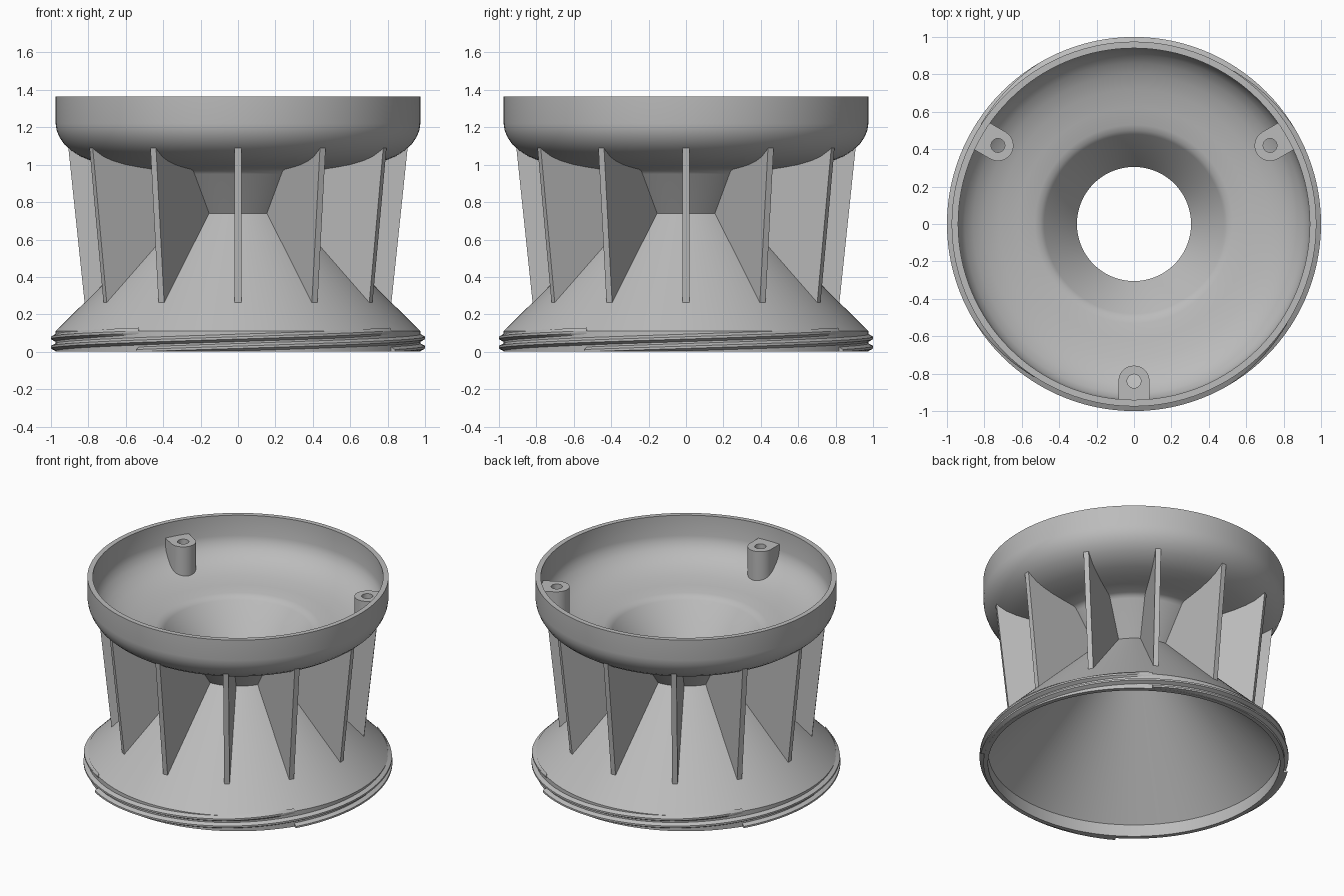
import bpy, bmesh, math
from mathutils import Matrix

cube = bpy.data.objects.get("Cube")
if cube:
    bpy.data.objects.remove(cube)

grey = bpy.data.materials.new("plain grey plastic")
grey.use_nodes = True
COLOUR = (0.5, 0.5, 0.5, 1)
grey.diffuse_color = COLOUR
grey.node_tree.nodes["Principled BSDF"].inputs["Base Color"].default_value = COLOUR


def add(name, bm, smooth=True):
    bmesh.ops.recalc_face_normals(bm, faces=bm.faces)
    mesh = bpy.data.meshes.new(name)
    bm.to_mesh(mesh)
    bm.free()
    obj = bpy.data.objects.new(name, mesh)
    bpy.context.collection.objects.link(obj)
    mesh.materials.append(grey)
    if smooth:
        bpy.ops.object.select_all(action='DESELECT')
        obj.select_set(True)
        bpy.context.view_layer.objects.active = obj
        bpy.ops.object.shade_smooth_by_angle(angle=math.radians(28))
    return obj


def skin(bm, rings, closed):
    """Join rings of vertices into a tube, either a loop or capped."""
    n = len(rings[0])
    last = len(rings) if closed else len(rings) - 1
    for i in range(last):
        a, b = rings[i], rings[(i + 1) % len(rings)]
        for j in range(n):
            k = (j + 1) % n
            bm.faces.new((a[j], a[k], b[k], b[j]))
    if not closed:
        bm.faces.new(rings[0])
        bm.faces.new(rings[-1])


def ring(bm, profile, angle):
    c, s = math.cos(angle), math.sin(angle)
    return [bm.verts.new((r * c, r * s, z)) for r, z in profile]


# Revolved wall: lower cone, waist, funnel and bowl
bowl_outside = [(.53, .975), (.62, .987), (.70, 1.0), (.78, 1.02), (.84, 1.043),
                (.89, 1.075), (.93, 1.11), (.956, 1.15), (.97, 1.185), (.975, 1.22)]
bowl_inside = [(.94, 1.22), (.93, 1.18), (.905, 1.14), (.86, 1.098), (.80, 1.065),
               (.72, 1.037), (.62, 1.018), (.53, 1.003), (.50, .993), (.48, .975)]
wall = ([(.945, 0), (.975, 0), (.975, .11), (.34, .74), (.495, .95), (.507, .965)]
        + bowl_outside + [(.975, 1.365), (.94, 1.365)] + bowl_inside
        + [(.305, .74), (.945, .085)])
SEG = 128
bm = bmesh.new()
skin(bm, [ring(bm, wall, math.tau * i / SEG) for i in range(SEG)], True)
add("cone_and_bowl", bm)

# Twelve radial fins between cone and bowl
fin = [(.82, .26), (.907, 1.09), (.84, 1.055), (.78, 1.033), (.62, 1.0),
       (.515, .98), (.325, .74)]
HALF = .0175
for i in range(12):
    bm = bmesh.new()
    sides = [[bm.verts.new((r, y, z)) for r, z in fin] for y in (-HALF, HALF)]
    skin(bm, sides, False)
    bm.transform(Matrix.Rotation(math.tau * i / 12, 4, 'Z'))
    add(f"fin_{i + 1}", bm, False)

# Four-start screw thread around the base
STEPS = 60
for start in range(4):
    bm = bmesh.new()
    rings = []
    for i in range(STEPS + 1):
        t = i / STEPS
        z = .005 + .1 * t
        depth = .025 * min(1, 6 * (1 - t) + .1)
        section = [(.97, z - .022), (.975 + depth, z - .006),
                   (.975 + depth, z + .006), (.97, z + .022)]
        section = [(r, max(0, h + .0005 * k)) for k, (r, h) in enumerate(section)]
        angle = math.radians(-33) + math.pi * (t - 1) + start * math.pi / 2
        rings.append(ring(bm, section, angle))
    skin(bm, rings, False)
    add(f"screw_thread_{start + 1}", bm)


def floor_height(r):
    """Height of the bowl's inner surface at radius r."""
    for (r1, z1), (r0, z0) in zip(bowl_inside, bowl_inside[1:]):
        if r0 <= r <= r1:
            return z0 + (z1 - z0) * (r - r0) / (r1 - r0)
    return bowl_inside[0][1]


# Three screw bosses with round bores, reaching from the bowl to the wall
CENTRE, RADIUS, BORE, TOP = .84, .083, .037, 1.26
N = 32
for index, degrees in enumerate((-90, 30, 150)):
    bm = bmesh.new()
    loops = []
    for radius in (RADIUS, BORE):
        for z in (0, TOP):
            loop = []
            for i in range(N):
                a = math.tau * i / N
                x, y = radius * math.cos(a), radius * math.sin(a)
                if radius == RADIUS and x > 1e-6:
                    # square off the end that sits in the wall
                    m = max(abs(x), abs(y))
                    x, y = x * radius / m, y * radius / m
                    x = min(x * 1.4, .115)
                x += CENTRE
                h = z or floor_height(math.hypot(x, y)) - .012
                loop.append(bm.verts.new((x, y, h)))
            loops.append(loop)
    low, high, bore_low, bore_high = loops
    skin(bm, [low, high, bore_high, bore_low], True)
    bm.transform(Matrix.Rotation(math.radians(degrees), 4, 'Z'))
    add(f"screw_boss_{index + 1}", bm)
